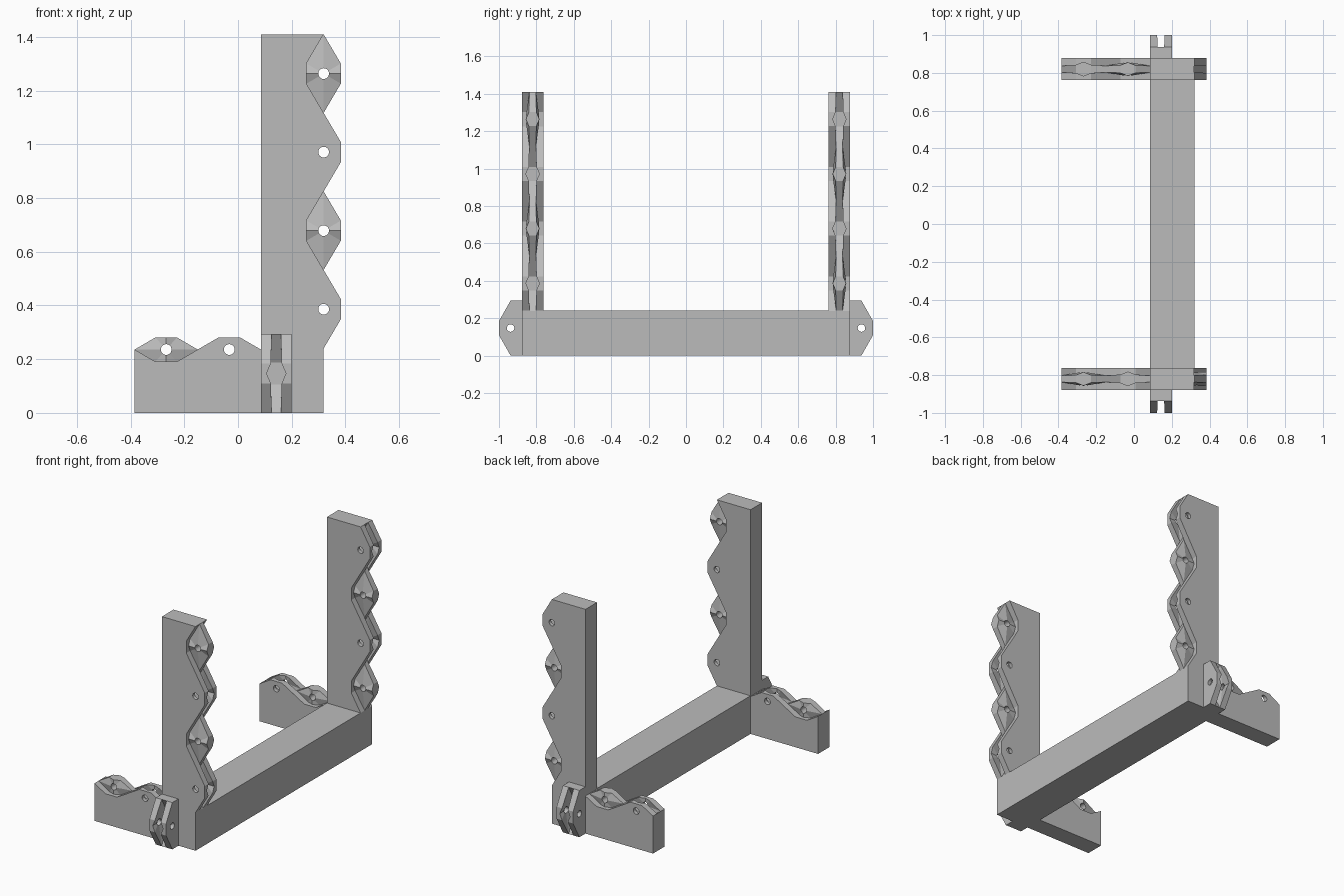
import bpy, bmesh, math
from mathutils import Vector

cube = bpy.data.objects.get("Cube")
if cube:
    bpy.data.objects.remove(cube, do_unlink=True)

grey = bpy.data.materials.new("light grey")
grey.use_nodes = True
colour = (0.5, 0.5, 0.5, 1)
grey.diffuse_color = colour
grey.node_tree.nodes["Principled BSDF"].inputs["Base Color"].default_value = colour

THICK = 0.0575      # half thickness of plates and knuckles
PLATE_Y = 0.82      # centre of each side plate
BACK, FACE, TOP, END = 0.085, 0.319, 1.41, -0.385
BEAM_Z = 0.24
PITCH, ARM_PITCH = 0.2925, 0.235
POST_HEX = (PITCH / 2, 0.0375, 0.064)       # half length, half flat, half width
ARM_HEX = (ARM_PITCH / 2, 0.04, 0.045)
KNUCKLE_HEX = (0.147, 0.0375, 0.062)


def make(name, bm):
    bmesh.ops.recalc_face_normals(bm, faces=bm.faces)
    mesh = bpy.data.meshes.new(name)
    bm.to_mesh(mesh)
    bm.free()
    mesh.materials.append(grey)
    obj = bpy.data.objects.new(name, mesh)
    bpy.context.collection.objects.link(obj)
    return obj


def prism(name, points, offset):
    """Extrude a closed loop of points along an offset."""
    bm = bmesh.new()
    face = bm.faces.new([bm.verts.new(p) for p in points])
    out = bmesh.ops.extrude_face_region(bm, geom=[face])
    moved = [v for v in out["geom"] if isinstance(v, bmesh.types.BMVert)]
    bmesh.ops.translate(bm, verts=moved, vec=offset)
    return make(name, bm)


def cut(obj, cutter):
    mod = obj.modifiers.new("cut", "BOOLEAN")
    mod.operation, mod.solver, mod.object = "DIFFERENCE", "EXACT", cutter
    bpy.context.view_layer.objects.active = obj
    bpy.ops.object.modifier_apply(modifier=mod.name)
    bpy.data.objects.remove(cutter, do_unlink=True)


def hex_cutter(hexagon, place, low, high):
    """Hexagonal cutter; low/high are a sign for a ridged side, or a flat level."""
    length, flat, width = (s * 1.004 for s in hexagon)
    ring = [(length, 0), (flat, width), (0, width), (-flat, width),
            (-length, 0), (-flat, -width), (0, -width), (flat, -width)]
    bm = bmesh.new()
    loops = []
    for side, ridged in (low, high):
        if ridged:
            heights = [0.036 if u == 0 else 0.017 if v == 0 else 0.02 for u, v in ring]
            middle = 0.038 * side
        else:
            heights = [0.07] * len(ring)
            middle = 0.07 * side
        loop = [bm.verts.new(place(u, v, h * side)) for (u, v), h in zip(ring, heights)]
        centre = bm.verts.new(place(0, 0, middle))
        for i, vert in enumerate(loop):
            bm.faces.new((loop[i - 1], vert, centre))
        loops.append(loop)
    a, b = loops
    for i in range(len(a)):
        bm.faces.new((a[i - 1], a[i], b[i]))
        bm.faces.new((a[i - 1], b[i], b[i - 1]))
    return make("cutter", bm)


def hinge_tooth(obj, hexagon, place, tongue):
    """Cut a fork slot, or two pockets leaving a tongue, and the pin hole."""
    if tongue:
        for side in (-1, 1):
            cut(obj, hex_cutter(hexagon, place, (side, True), (side, False)))
    else:
        cut(obj, hex_cutter(hexagon, place, (-1, True), (1, True)))
    circle = [math.tau * i / 24 for i in range(24)]
    points = [place(0.02 * math.cos(a), 0.02 * math.sin(a), -0.1) for a in circle]
    offset = Vector(place(0, 0, 0.1)) - Vector(place(0, 0, -0.1))
    cut(obj, prism("cutter", points, offset))


post_centres = [BEAM_Z + PITCH * (i + 0.5) for i in range(4)]
arm_centres = [BACK - ARM_PITCH * (i + 0.5) for i in range(2)]
ARM_Z = 0.236

# L-shaped outline with toothed edges
outline = [(END, 0), (FACE, 0), (FACE, BEAM_Z)]
for z in post_centres:
    length, flat, width = POST_HEX
    outline += [(FACE + width, z - flat), (FACE + width, z + flat), (FACE, z + length)]
outline += [(BACK, TOP), (BACK, ARM_Z)]
for x in arm_centres:
    length, flat, width = ARM_HEX
    outline += [(x + flat, ARM_Z + width), (x - flat, ARM_Z + width), (x - length, ARM_Z)]

for label, sign in (("front", -1), ("back", 1)):
    # Side plate: upright post and foot arm in one piece
    y = sign * PLATE_Y
    plate = prism(label + "_side_plate", [(px, y - THICK, pz) for px, pz in outline],
                  (0, 2 * THICK, 0))
    front = sign < 0
    for i, z in enumerate(post_centres):
        hinge_tooth(plate, POST_HEX,
                    lambda u, v, w: (FACE + v, y + w, z + u), (i % 2 == 1) == front)
    for i, x in enumerate(arm_centres):
        hinge_tooth(plate, ARM_HEX,
                    lambda u, v, w: (x + u, y + w, ARM_Z + v), (i % 2 == 1) == front)

    # Outer fork knuckle
    length, flat, width = KNUCKLE_HEX
    root, mid, tip = PLATE_Y + THICK, 1 - width, 1
    profile = [(root, 0), (mid, 0), (tip, length - flat), (tip, length + flat),
               (mid, 2 * length), (root, 2 * length)]
    knuckle = prism(label + "_knuckle", [(BACK, sign * py, pz) for py, pz in profile],
                    (2 * THICK, 0, 0))
    hinge_tooth(knuckle, KNUCKLE_HEX,
                lambda u, v, w: (BACK + THICK + w, sign * mid + v, length + u), False)

# Long beam joining the two plates
inner = PLATE_Y - THICK
prism("cross_beam", [(BACK, -inner, 0), (FACE, -inner, 0), (FACE, -inner, BEAM_Z),
                     (BACK, -inner, BEAM_Z)], (0, 2 * inner, 0))
